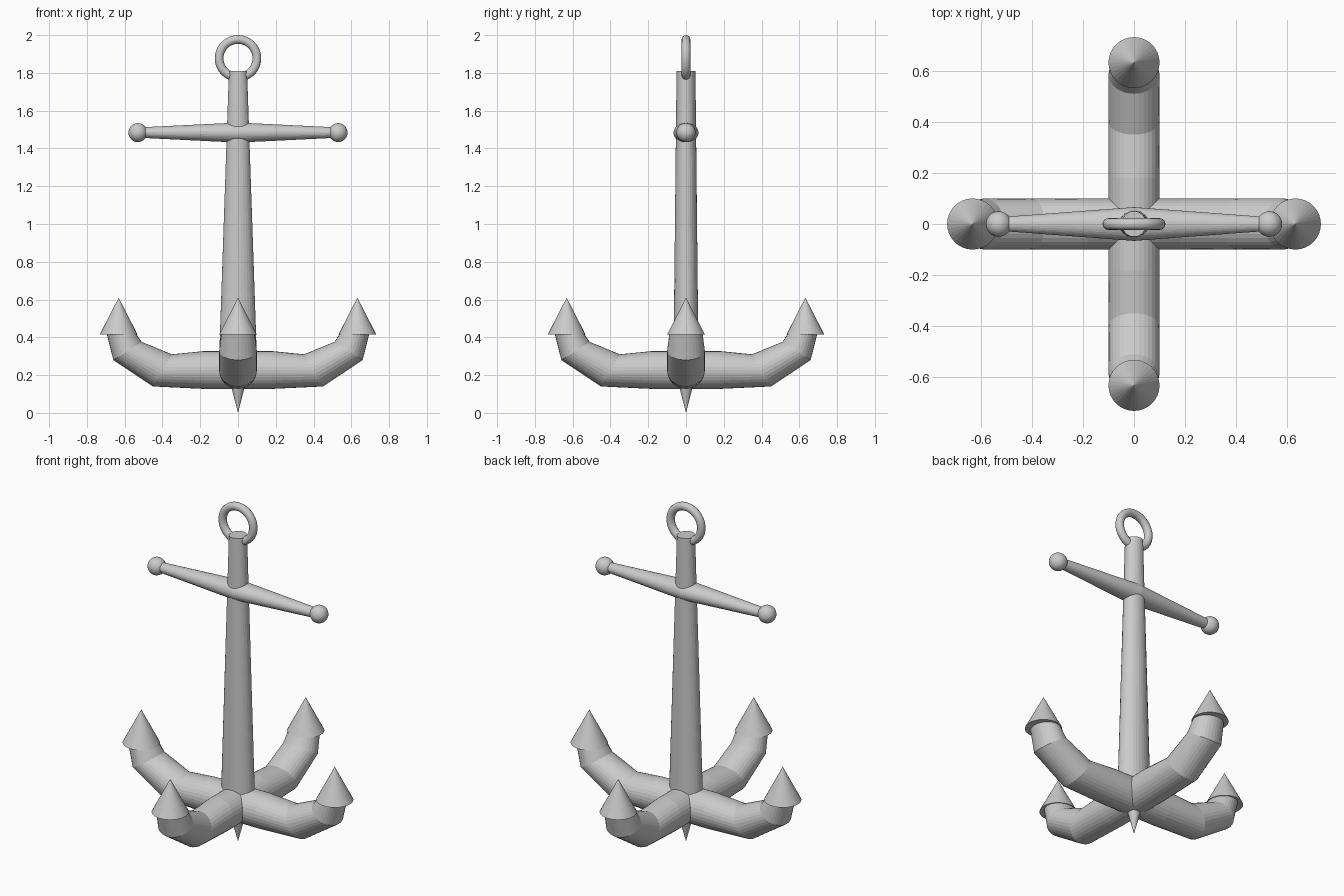
import bpy, bmesh, math
from mathutils import Matrix, Vector

if "Cube" in bpy.data.objects:
    bpy.data.objects.remove(bpy.data.objects["Cube"])

grey = bpy.data.materials.new("iron_grey")
grey.diffuse_color = (0.6, 0.6, 0.6, 1)
grey.use_nodes = True
grey.node_tree.nodes["Principled BSDF"].inputs["Base Color"].default_value = grey.diffuse_color
SIDES = 32


def finish(name, bm, smooth=False, turn=0.0):
    bmesh.ops.rotate(bm, verts=bm.verts, cent=(0, 0, 0),
                     matrix=Matrix.Rotation(turn, 3, 'Z'))
    bmesh.ops.recalc_face_normals(bm, faces=bm.faces)
    for f in bm.faces:
        f.smooth = smooth
    me = bpy.data.meshes.new(name)
    bm.to_mesh(me)
    bm.free()
    me.materials.append(grey)
    ob = bpy.data.objects.new(name, me)
    bpy.context.collection.objects.link(ob)
    return ob


def loft(name, rings, turn=0.0):
    """Skin elliptical rings given as (centre, half axis a, half axis b)."""
    bm = bmesh.new()
    loops = []
    for c, a, b in rings:
        c, a, b = Vector(c), Vector(a), Vector(b)
        angles = [2 * math.pi * i / SIDES for i in range(SIDES)]
        loops.append([bm.verts.new(c + a * math.cos(t) + b * math.sin(t)) for t in angles])
    for lo, hi in zip(loops, loops[1:]):
        for i in range(SIDES):
            j = (i + 1) % SIDES
            bm.faces.new((lo[i], lo[j], hi[j], hi[i]))
    bm.faces.new(loops[0][::-1])
    bm.faces.new(loops[-1])
    return finish(name, bm, False, turn)


def cone(name, x, z0, z1, r0, r1, turn=0.0):
    bm = bmesh.new()
    bmesh.ops.create_cone(bm, cap_ends=True, segments=SIDES, radius1=r0, radius2=r1,
                          depth=z1 - z0,
                          matrix=Matrix.Translation((x, 0, (z0 + z1) / 2)))
    return finish(name, bm, False, turn)


# Tapered shank, wider across than deep at its foot
loft("shank", [((0, 0, z), (rx, 0, 0), (0, ry, 0))
               for z, rx, ry in ((0.2, 0.103, 0.067), (1.81, 0.048, 0.05))])

# Pointed crown under the arms
cone("crown_spike", 0, 0.0, 0.22, 0.0, 0.057)

# Two crossing double arms: x, z, in-plane half axis (dx, dz), side half axis
half = [(0.18, 0.227, 0.0, 0.1, 0.1),
        (0.40, 0.225, -0.05, 0.085, 0.1),
        (0.585, 0.328, -0.075, 0.048, 0.1),
        (0.617, 0.418, -0.078, 0.0, 0.088)]
full = [(-x, z, -dx, dz, r) for x, z, dx, dz, r in reversed(half)] + half
for k, label in enumerate(("side", "front_back")):
    loft("arms_" + label, [((x, 0, z), (dx, 0, dz), (0, r, 0))
                           for x, z, dx, dz, r in full], k * math.pi / 2)

# Cone-shaped flukes on the four arm ends
for k in range(4):
    cone("fluke_%d" % (k + 1), 0.632, 0.415, 0.61, 0.1, 0.0, k * math.pi / 2)

# Stock bar, thickest in the middle
Z_STOCK = 1.484
loft("stock", [((x, 0, Z_STOCK), (0, ry, 0), (0, 0, rz))
               for x, ry, rz in ((-0.51, 0.028, 0.028), (0, 0.066, 0.053), (0.51, 0.028, 0.028))])

# Ball ends of the stock
for s, label in ((-1, "left"), (1, "right")):
    bm = bmesh.new()
    bmesh.ops.create_uvsphere(bm, u_segments=32, v_segments=16, radius=0.05,
                              matrix=Matrix.Translation((s * 0.53, 0, Z_STOCK)))
    finish("stock_ball_" + label, bm, True)

# Shackle ring at the top
bpy.ops.mesh.primitive_torus_add(major_segments=48, minor_segments=16, major_radius=0.1,
                                 minor_radius=0.023, location=(0, 0, 1.877),
                                 rotation=(math.pi / 2, 0, 0))
ring = bpy.context.object
ring.name = "shackle_ring"
ring.data.materials.append(grey)
bpy.ops.object.shade_smooth()
